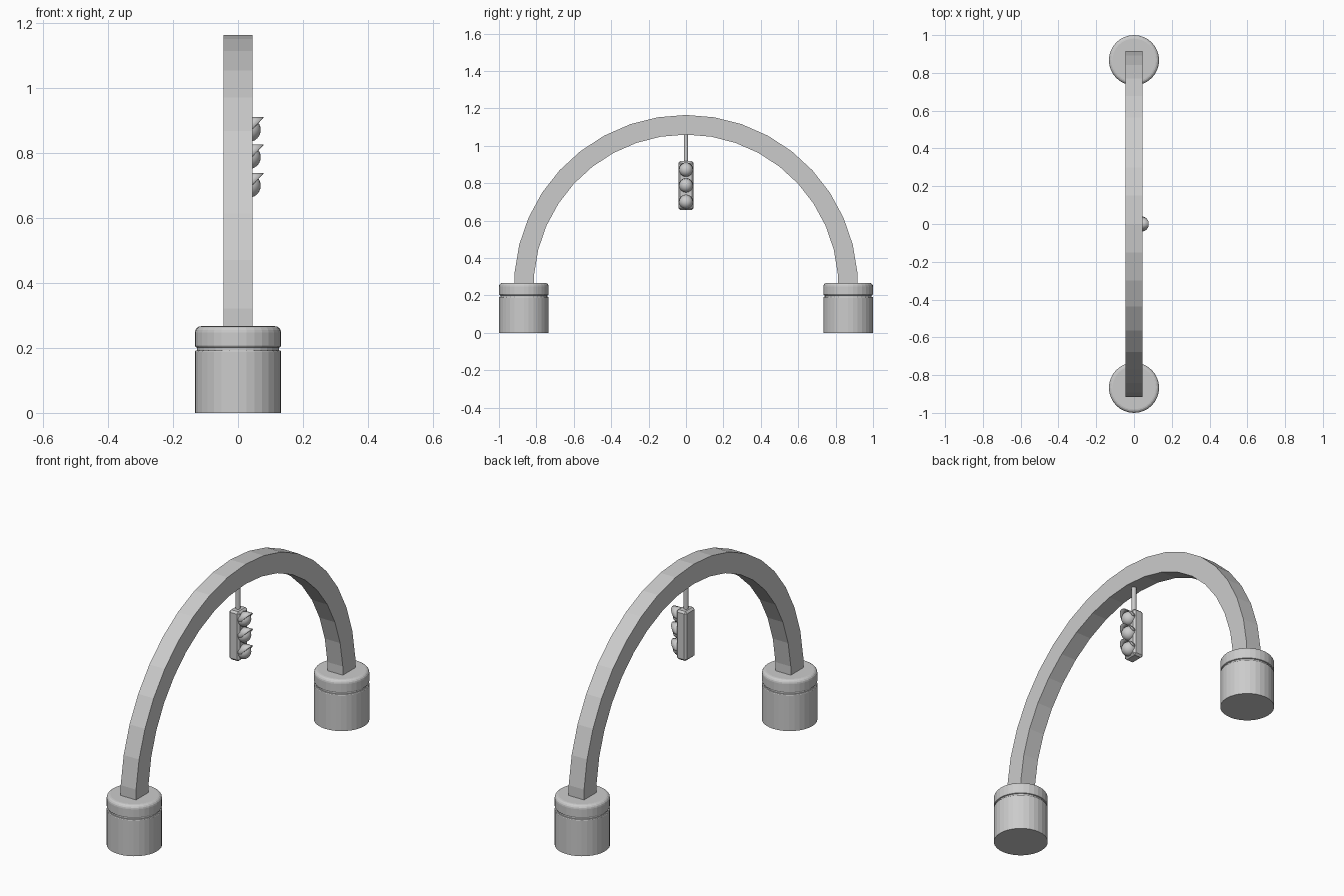
import bpy, bmesh
from math import sin, cos, pi, radians

if "Cube" in bpy.data.objects:
    bpy.data.objects.remove(bpy.data.objects["Cube"])


def make(name, verts, faces, smooth=False):
    mesh = bpy.data.meshes.new(name)
    mesh.from_pydata(verts, [], faces)
    bm = bmesh.new()
    bm.from_mesh(mesh)
    bmesh.ops.recalc_face_normals(bm, faces=bm.faces)
    for f in bm.faces:
        f.smooth = smooth
    bm.to_mesh(mesh)
    bm.free()
    ob = bpy.data.objects.new(name, mesh)
    bpy.context.collection.objects.link(ob)
    return ob


def lathe(name, profile, y=0, sides=32):
    """Closed turned solid from (radius, z) rings, capped at both ends."""
    verts = [(r * cos(2 * pi * i / sides), y + r * sin(2 * pi * i / sides), z)
             for r, z in profile for i in range(sides)]
    faces = [(k * sides + i, k * sides + (i + 1) % sides,
              (k + 1) * sides + (i + 1) % sides, (k + 1) * sides + i)
             for k in range(len(profile) - 1) for i in range(sides)]
    faces += [tuple(range(sides)),
              tuple(range((len(profile) - 1) * sides, len(profile) * sides))]
    return make(name, verts, faces)


# Arch: rectangular section swept round a half circle, ends sunk in the bases
CZ, OUTER, INNER, HALF = 0.245, 0.92, 0.815, 0.045
verts, faces = [], []
STEPS = 20
for i in range(STEPS + 1):
    a = radians(9.47) * (i - STEPS / 2)
    for x, r in ((-HALF, OUTER), (HALF, OUTER), (HALF, INNER), (-HALF, INNER)):
        verts.append((x, r * sin(a), CZ + r * cos(a)))
for i in range(STEPS):
    for j in range(4):
        k = (j + 1) % 4
        faces.append((4 * i + j, 4 * i + k, 4 * i + 4 + k, 4 * i + 4 + j))
faces += [(0, 1, 2, 3), tuple(4 * STEPS + j for j in range(4))]
make("arch", verts, faces)

# Round bases with a groove and a rounded cap
base = [(0.133, 0), (0.133, 0.189), (0.131, 0.192), (0.126, 0.193),
        (0.126, 0.201), (0.131, 0.203), (0.133, 0.207), (0.133, 0.248)]
base += [(0.114 + 0.019 * cos(t), 0.248 + 0.019 * sin(t))
         for t in (radians(22.5 * n) for n in range(1, 5))]
for side, y in (("front", -0.867), ("back", 0.867)):
    lathe(side + "_base", base, y)

# Hanger pole
lathe("hanger_pole", [(0.012, 0.91), (0.012, 1.075)], sides=16)

# Signal housing with chamfered edges
bpy.ops.mesh.primitive_cube_add(size=1, location=(0.002, 0, 0.788))
housing = bpy.context.object
housing.name = "signal_housing"
housing.scale = (0.06, 0.082, 0.262)
bpy.ops.object.transform_apply(location=False, rotation=False, scale=True)
bevel = housing.modifiers.new("chamfer", "BEVEL")
bevel.width = 0.01
bevel.segments = 1

# Lamps: domed lens under a slanted half-round visor
FACE = 0.03
for name, z in (("top", 0.872), ("middle", 0.788), ("bottom", 0.7)):
    bpy.ops.mesh.primitive_uv_sphere_add(segments=24, ring_count=12, radius=0.037,
                                         location=(FACE + 0.003, 0, z))
    bpy.context.object.name = name + "_lens"
    bpy.ops.object.shade_smooth()
    verts, n = [], 16
    for i in range(n + 1):
        a = pi * i / n
        y, h = 0.038 * cos(a), 0.038 * sin(a)
        verts += [(FACE - 0.003, y, z + h), (FACE + 0.013 + 0.035 * sin(a), y, z + h)]
    visor = make(name + "_visor", verts,
                 [(2 * i, 2 * i + 1, 2 * i + 3, 2 * i + 2) for i in range(n)], True)
    shell = visor.modifiers.new("thickness", "SOLIDIFY")
    shell.thickness = 0.003
    shell.offset = 0
